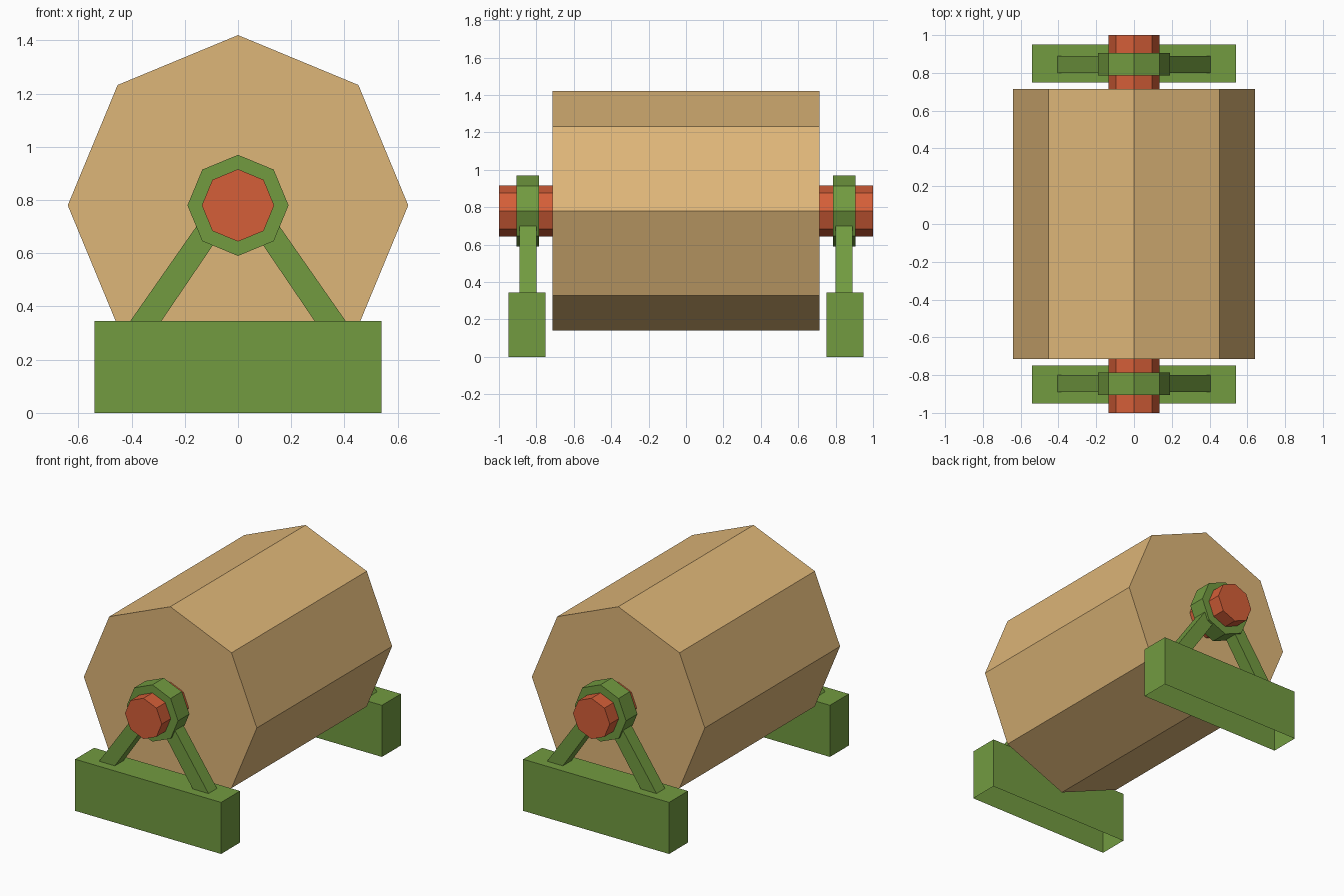
import bpy
import bmesh
import math
from mathutils import Matrix, Vector

cube = bpy.data.objects.get("Cube")
if cube:
    bpy.data.objects.remove(cube, do_unlink=True)

AXIS_Z = 0.78      # height of the axle
STAND_Y = 0.85     # distance of each stand from the middle
BEAM_TOP = 0.345


def material(name, rgb):
    linear = [((c / 255 + 0.055) / 1.055) ** 2.4 for c in rgb]
    mat = bpy.data.materials.new(name)
    mat.use_nodes = True
    mat.diffuse_color = (*linear, 1)
    mat.node_tree.nodes["Principled BSDF"].inputs["Base Color"].default_value = (*linear, 1)
    return mat


def add_object(name, bm, mat):
    bmesh.ops.recalc_face_normals(bm, faces=bm.faces)
    mesh = bpy.data.meshes.new(name)
    bm.to_mesh(mesh)
    bm.free()
    mesh.materials.append(mat)
    obj = bpy.data.objects.new(name, mesh)
    bpy.context.collection.objects.link(obj)
    return obj


def prism(name, outline, y0, y1, mat, open_bottom=False):
    """Extrude an (x, z) outline along y."""
    bm = bmesh.new()
    face = bm.faces.new([bm.verts.new((x, y0, z)) for x, z in outline])
    result = bmesh.ops.extrude_face_region(bm, geom=[face], use_keep_orig=True)
    verts = [g for g in result["geom"] if isinstance(g, bmesh.types.BMVert)]
    bmesh.ops.translate(bm, verts=verts, vec=(0, y1 - y0, 0))
    bmesh.ops.recalc_face_normals(bm, faces=bm.faces)
    if open_bottom:
        bottom = [f for f in bm.faces if f.normal.z < -0.9]
        bmesh.ops.delete(bm, geom=bottom, context="FACES")
    return add_object(name, bm, mat)


def octagon(radius):
    """Eight-sided outline around the axle, one corner pointing up."""
    return [(radius * math.sin(i * math.tau / 8),
             AXIS_Z + radius * math.cos(i * math.tau / 8)) for i in range(8)]


wood = material("tan wood", (222, 182, 120))
green = material("green paint", (114, 155, 64))
red = material("red paint", (213, 95, 56))

# Drum and the axle running through it
prism("drum", octagon(0.64), -0.715, 0.715, wood)
prism("axle", octagon(0.136), -1, 1, red)

# One stand at each end: hollow beam, two slanted legs and a collar
for end, sy in (("front", -1), ("back", 1)):
    yc = sy * STAND_Y
    beam = [(-0.54, 0), (0.54, 0), (0.54, BEAM_TOP), (-0.54, BEAM_TOP)]
    prism(end + "_beam", beam, yc - 0.1, yc + 0.1, green, open_bottom=True)
    yc = sy * 0.845
    prism(end + "_collar", octagon(0.19), yc - 0.06, yc + 0.06, green)
    for side, sx in (("left", 1), ("right", -1)):
        leg = [(sx * 0.405, BEAM_TOP), (sx * 0.288, BEAM_TOP),
               (sx * 0.074, 0.66), (sx * 0.15, 0.71)]
        prism(f"{end}_{side}_leg", leg, yc - 0.045, yc + 0.045, green)
